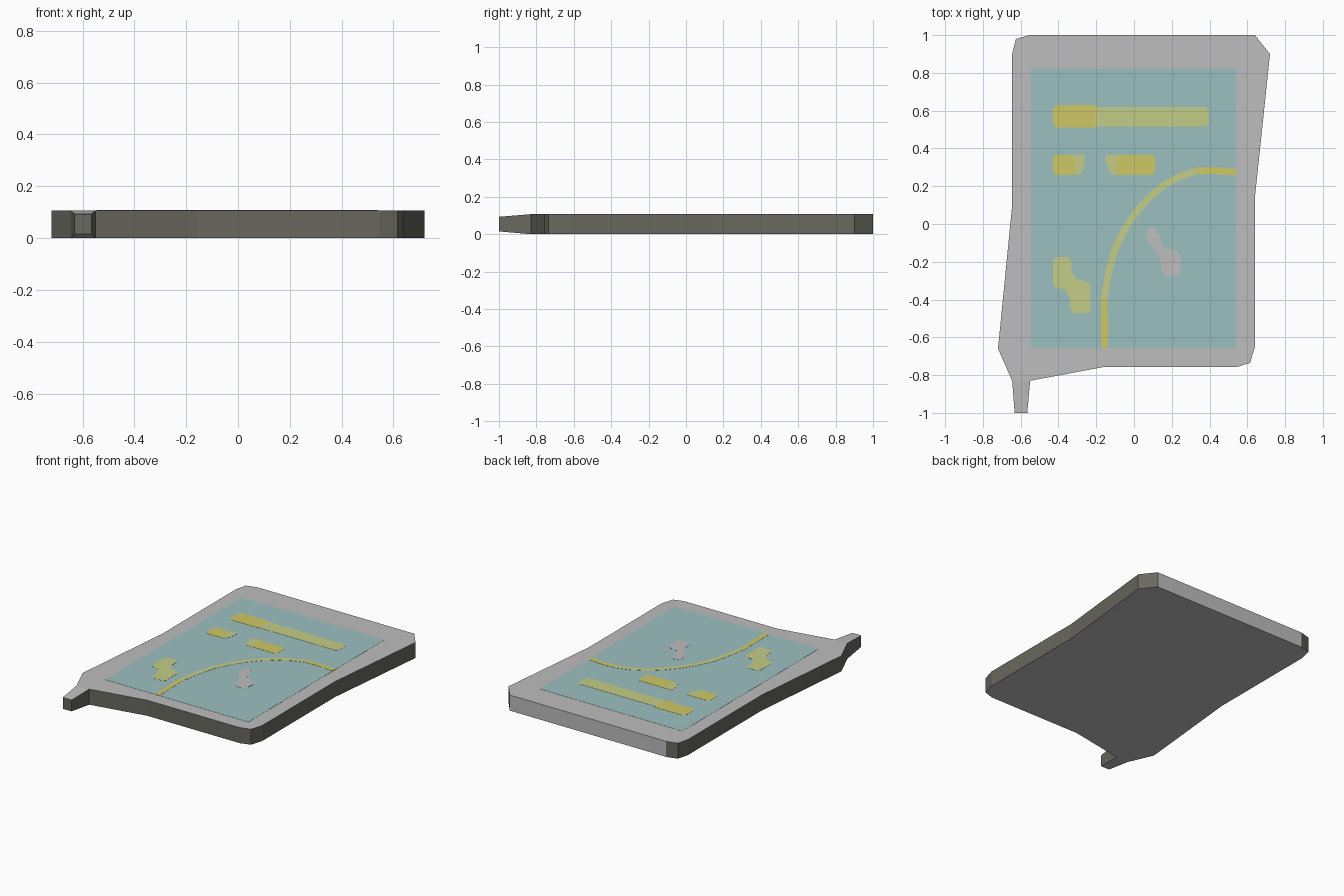
import bpy
import bmesh
from mathutils import Vector

if "Cube" in bpy.data.objects:
    bpy.data.objects.remove(bpy.data.objects["Cube"])


def material(name, hex_colour):
    lin = []
    for i in (0, 2, 4):
        c = int(hex_colour[i:i + 2], 16) / 255
        lin.append(c / 12.92 if c <= 0.04045 else ((c + 0.055) / 1.055) ** 2.4)
    m = bpy.data.materials.new(name)
    m.diffuse_color = (*lin, 1)
    m.use_nodes = True
    m.node_tree.nodes["Principled BSDF"].inputs["Base Color"].default_value = m.diffuse_color
    return m


GREY = material("light grey", "BFBDBD")
OLIVE = material("dark olive grey", "68685F")
TEAL = material("screen teal", "9CC0C0")
GOLD = material("gold yellow", "CFC866")
LIME = material("pale lime yellow", "C4CD87")

BODY_Z, SCREEN_Z, MARK_Z = 0.106, 0.1075, 0.109


def finish(name, bm, mats, rule=None):
    bmesh.ops.recalc_face_normals(bm, faces=bm.faces)
    bm.normal_update()
    if rule:
        for f in bm.faces:
            f.material_index = rule(f)
    me = bpy.data.meshes.new(name)
    bm.to_mesh(me)
    bm.free()
    for m in mats:
        me.materials.append(m)
    ob = bpy.data.objects.new(name, me)
    bpy.context.collection.objects.link(ob)
    return ob


def prism(name, pts, z0, z1, mats, rule=None):
    bm = bmesh.new()
    base = bm.faces.new([bm.verts.new((x, y, z0)) for x, y in pts])
    ext = bmesh.ops.extrude_face_region(bm, geom=[base], use_keep_orig=True)
    for v in ext["geom"]:
        if isinstance(v, bmesh.types.BMVert):
            v.co.z = z1
    return finish(name, bm, mats, rule)


def mark(name, pts, mat):
    return prism(name, pts, SCREEN_Z - 0.001, MARK_Z, [mat])


def bar(name, x0, x1, y0, y1, mat, left=0.0, right=0.0):
    # rectangle with optional cut corners on the left and right ends
    pts = []
    for x, y, dx, dy, r in ((x0, y0, 1, 1, left), (x1, y0, -1, 1, right),
                            (x1, y1, -1, -1, right), (x0, y1, 1, -1, left)):
        if r:
            a, b = (x + dx * r, y), (x, y + dy * r)
            pts += [b, a] if dx * dy > 0 else [a, b]
        else:
            pts.append((x, y))
    return mark(name, pts, mat)


# case: grey top, bottom and back, olive sides
def case_rule(f):
    return 0 if abs(f.normal.z) > 0.5 or f.normal.y > 0.99 else 1


outline = [(-0.645, 0.90), (-0.625, 0.98), (-0.55, 1.0), (0.64, 1.0), (0.72, 0.90),
           (0.64, 0.14), (0.64, -0.65), (0.615, -0.735), (0.545, -0.757),
           (-0.16, -0.757), (-0.55, -0.83), (-0.645, -0.83), (-0.72, -0.66), (-0.645, 0.10)]
prism("case", outline, 0, BODY_Z + 0.001, [GREY, OLIVE], case_rule)

# antenna: tapered stub on the front left corner
bm = bmesh.new()
rings = []
for y, x0, x1, z0, z1 in ((-0.83, -0.645, -0.55, 0, BODY_Z + 0.001),
                          (-1.0, -0.632, -0.565, 0.015, 0.093)):
    rings.append([bm.verts.new(p) for p in
                  ((x0, y, z0), (x1, y, z0), (x1, y, z1), (x0, y, z1))])
for i in range(4):
    j = (i + 1) % 4
    bm.faces.new((rings[0][i], rings[0][j], rings[1][j], rings[1][i]))
bm.faces.new(rings[1])
finish("antenna", bm, [GREY, OLIVE], case_rule)

# screen
prism("screen", [(-0.547, -0.66), (0.541, -0.66), (0.541, 0.82), (-0.547, 0.82)],
      BODY_Z, SCREEN_Z + 0.0005, [TEAL])

# heading bar and the two short bars below it
bar("heading_start", -0.43, -0.205, 0.51, 0.63, GOLD, left=0.02)
bar("heading_rest", -0.205, 0.395, 0.515, 0.62, LIME, right=0.015)
bar("left_button", -0.43, -0.315, 0.26, 0.365, GOLD, left=0.015)
mark("left_button_end", [(-0.315, 0.26), (-0.28, 0.265), (-0.27, 0.29),
                         (-0.257, 0.365), (-0.315, 0.365)], LIME)
mark("right_button_end", [(-0.09, 0.26), (-0.125, 0.265), (-0.135, 0.29),
                          (-0.15, 0.34), (-0.145, 0.365), (-0.09, 0.365)], LIME)
bar("right_button", -0.09, 0.11, 0.26, 0.365, GOLD, right=0.012)

# map patches
mark("yellow_patch", [(-0.43, -0.19), (-0.41, -0.175), (-0.35, -0.175), (-0.33, -0.20),
                      (-0.33, -0.25), (-0.305, -0.29), (-0.24, -0.31), (-0.23, -0.33),
                      (-0.23, -0.46), (-0.25, -0.47), (-0.32, -0.47), (-0.335, -0.45),
                      (-0.34, -0.39), (-0.37, -0.345), (-0.42, -0.335), (-0.43, -0.31)], LIME)
mark("grey_patch", [(0.065, -0.04), (0.09, -0.01), (0.115, -0.025), (0.15, -0.09),
                    (0.155, -0.125), (0.225, -0.14), (0.25, -0.18), (0.245, -0.26),
                    (0.22, -0.275), (0.17, -0.275), (0.145, -0.25), (0.14, -0.19),
                    (0.11, -0.14), (0.07, -0.09)], GREY)

# curved route line: a ribbon that follows a centre path
path = [Vector(p) for p in ((-0.155, -0.66), (-0.158, -0.39), (-0.132, -0.25), (-0.10, -0.13),
                            (-0.045, -0.02), (0.01, 0.06), (0.08, 0.14), (0.15, 0.20),
                            (0.24, 0.25), (0.33, 0.28), (0.42, 0.283), (0.541, 0.275))]
bm = bmesh.new()
pairs = []
for i, p in enumerate(path):
    t = (path[min(i + 1, len(path) - 1)] - path[max(i - 1, 0)]).normalized()
    n = Vector((-t.y, t.x)) * 0.018
    pairs.append([bm.verts.new((*(p + s * n), MARK_Z)) for s in (1, -1)])
for a, b in zip(pairs, pairs[1:]):
    bm.faces.new((a[0], a[1], b[1], b[0]))


def route_rule(f):
    c = f.calc_center_median()
    return 1 if c.y < -0.4 or c.x > 0.35 else 0


route = finish("route_line", bm, [LIME, GOLD], route_rule)
mod = route.modifiers.new("thickness", 'SOLIDIFY')
mod.thickness = 0.001
mod.offset = -1
